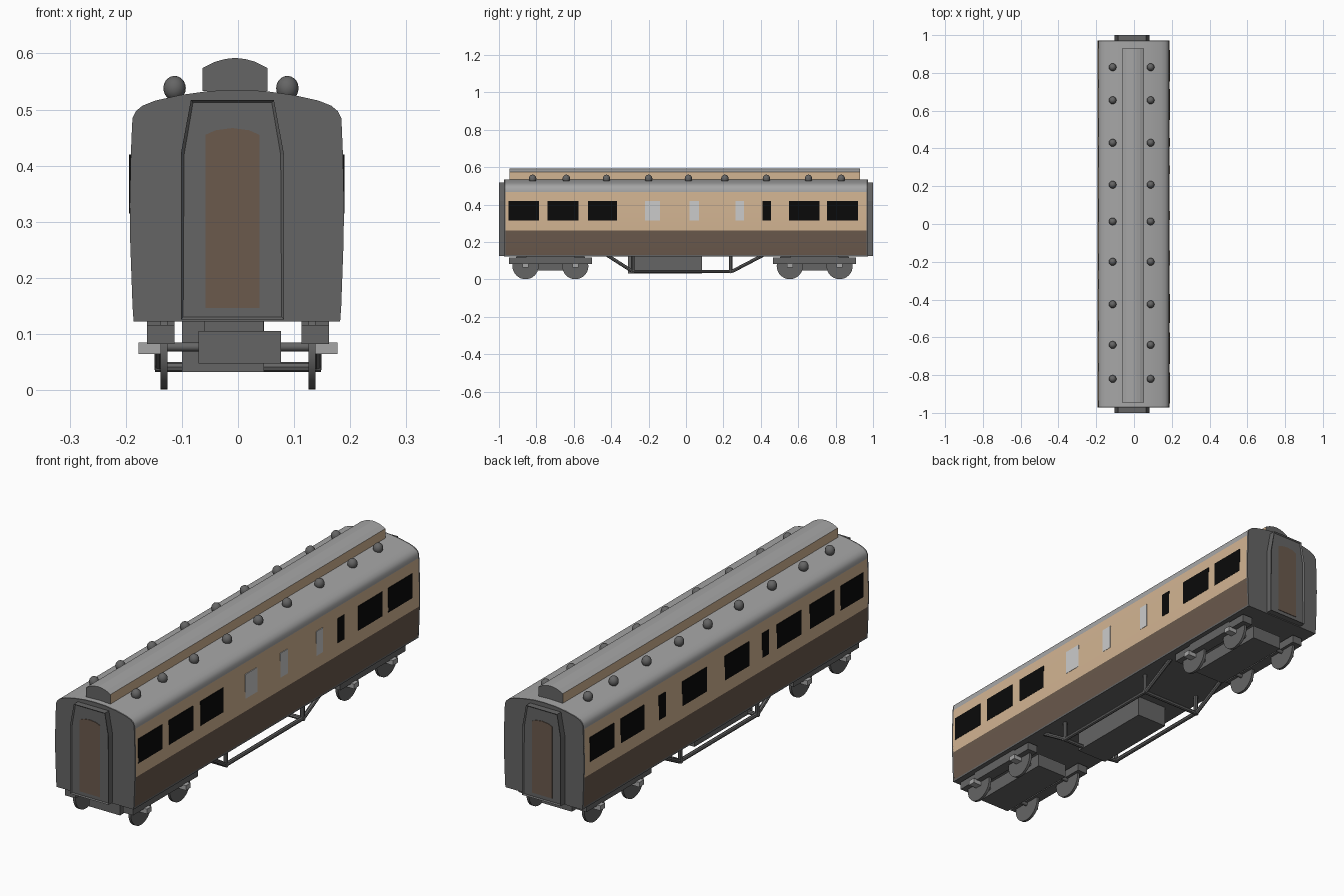
import bpy, bmesh, math
from mathutils import Vector

cube = bpy.data.objects.get("Cube")
if cube:
    bpy.data.objects.remove(cube, do_unlink=True)


def material(name, r, g, b):
    m = bpy.data.materials.new(name)
    m.use_nodes = True
    m.diffuse_color = (r, g, b, 1)
    bsdf = next(n for n in m.node_tree.nodes if n.type == 'BSDF_PRINCIPLED')
    bsdf.inputs["Base Color"].default_value = (r, g, b, 1)
    return m


DARK = material("dark grey", 0.13, 0.13, 0.13)
ROOF = material("roof grey", 0.38, 0.38, 0.38)
CREAM = material("cream", 0.65, 0.46, 0.29)
BROWN = material("brown", 0.145, 0.1, 0.073)
BLACK = material("window black", 0.003, 0.003, 0.003)
PALE = material("frosted window", 0.6, 0.6, 0.6)
CX = -0.002  # body centre line


def finish(name, bm, mats, rule=None, smooth=False):
    bmesh.ops.recalc_face_normals(bm, faces=bm.faces)
    if rule:
        for f in bm.faces:
            f.material_index = rule(f)
    me = bpy.data.meshes.new(name)
    bm.to_mesh(me)
    bm.free()
    for m in mats:
        me.materials.append(m)
    ob = bpy.data.objects.new(name, me)
    bpy.context.collection.objects.link(ob)
    if smooth:
        bpy.ops.object.select_all(action='DESELECT')
        ob.select_set(True)
        bpy.context.view_layer.objects.active = ob
        bpy.ops.object.shade_smooth_by_angle(angle=math.radians(35))
    return ob


def box(name, lo, hi, mat):
    bm = bmesh.new()
    bmesh.ops.create_cube(bm, size=1)
    for v in bm.verts:
        v.co = [lo[i] if v.co[i] < 0 else hi[i] for i in range(3)]
    return finish(name, bm, [mat])


def prism(name, profile, y0, y1, mats, rule=None, smooth=False, rim=0):
    """Extrude an (x, z) outline along y; rim sinks a panel into the y1 end."""
    bm = bmesh.new()
    base = bm.faces.new([bm.verts.new((x, y0, z)) for x, z in profile])
    ext = bmesh.ops.extrude_face_region(bm, geom=[base])["geom"]
    for v in ext:
        if isinstance(v, bmesh.types.BMVert):
            v.co.y = y1
    if rim:
        bmesh.ops.recalc_face_normals(bm, faces=bm.faces)
        cap = [f for f in bm.faces if all(abs(v.co.y - y1) < 1e-5 for v in f.verts)]
        bmesh.ops.inset_region(bm, faces=cap, thickness=rim, depth=-rim)
    return finish(name, bm, mats, rule, smooth)


def mirrored(half, cx=CX):
    """Full outline from its right half, listed from bottom to top."""
    left = [(-x, z) for x, z in reversed(half) if x > 0]
    return [(cx + x, z) for x, z in half + left]


def rod(name, a, b, radius, mat, sides=12):
    a, b = Vector(a), Vector(b)
    bm = bmesh.new()
    bmesh.ops.create_cone(bm, cap_ends=True, segments=sides, radius1=radius,
                          radius2=radius, depth=(b - a).length)
    rot = (b - a).to_track_quat('Z', 'Y').to_matrix()
    for v in bm.verts:
        v.co = rot @ v.co + (a + b) / 2
    return finish(name, bm, [mat], smooth=sides > 8)


# Coach body: brown below, cream above, grey roof
half = [(0.184, 0.13), (0.186, 0.15), (0.190, 0.26), (0.191, 0.33), (0.189, 0.42),
        (0.187, 0.468), (0.186, 0.485), (0.180, 0.497), (0.168, 0.507),
        (0.145, 0.516), (0.10, 0.526), (0.05, 0.533), (0, 0.535)]


def body_colour(f):
    z = f.calc_center_median().z
    if abs(f.normal.y) > 0.9 or f.normal.z < -0.9:
        return 3
    return 0 if z < 0.26 else 1 if z < 0.468 else 2


prism("coach_body", mirrored(half), -0.965, 0.965, [BROWN, CREAM, ROOF, DARK],
      body_colour, smooth=True)
box("underframe", (CX - 0.184, -0.965, 0.122), (CX + 0.184, 0.965, 0.131), DARK)

# Raised clerestory along the roof
clerestory = [(0.058, 0.533), (0.058, 0.574), (0.036, 0.585), (0.018, 0.590), (0, 0.592)]
prism("clerestory", mirrored(clerestory, -0.005), -0.945, 0.93, [CREAM, ROOF, DARK],
      lambda f: 2 if abs(f.normal.y) > 0.9 else 0 if abs(f.normal.x) > 0.9 else 1)

# End walls, gangways and doors
end_half = [(0.184, 0.122)] + half[1:]
gangway = [(0.092, 0.126), (0.092, 0.42), (0.074, 0.517)]
door = [(0.048, 0.146), (0.048, 0.455), (0.03, 0.463), (0, 0.467)]
for s, end in ((-1, "front"), (1, "back")):
    prism(end + "_end_wall", mirrored(end_half), s * 0.964, s * 0.972, [DARK])
    prism(end + "_gangway", mirrored(gangway, -0.01), s * 0.97, s, [DARK], rim=0.006)
    prism(end + "_door", mirrored(door, -0.01), s * 0.99, s * 0.9965, [BROWN])

# Windows: (start, end, glass) along each side
right_windows = [(-0.95, -0.785, BLACK), (-0.74, -0.575, BLACK), (-0.525, -0.37, BLACK),
                 (-0.22, -0.14, PALE), (0.02, 0.07, PALE), (0.265, 0.31, PALE),
                 (0.41, 0.455, BLACK), (0.55, 0.715, BLACK), (0.755, 0.92, BLACK)]
left_windows = [(-0.935, -0.78, BLACK), (-0.735, -0.57, BLACK), (-0.51, -0.345, BLACK),
                (-0.29, -0.245, BLACK), (-0.155, 0.01, BLACK), (0.135, 0.30, BLACK),
                (0.415, 0.46, BLACK), (0.56, 0.72, BLACK), (0.765, 0.93, BLACK)]
for s, rows in ((1, right_windows), (-1, left_windows)):
    for i, (y0, y1, glass) in enumerate(rows):
        xs = sorted((CX + s * 0.186, CX + s * 0.192))
        box(f"window_{'left' if s > 0 else 'right'}_{i + 1}",
            (xs[0], y0, 0.315), (xs[1], y1, 0.42), glass)

# Roof ventilators
for i, y in enumerate([-0.82, -0.64, -0.425, -0.2, 0.013, 0.208, 0.43, 0.655, 0.83]):
    for x in (-0.113, 0.088):
        bm = bmesh.new()
        bmesh.ops.create_uvsphere(bm, u_segments=16, v_segments=10, radius=0.02)
        for v in bm.verts:
            v.co = (v.co.x + x, v.co.y + y, v.co.z * 1.1 + 0.538)
        finish(f"ventilator_{i + 1}", bm, [DARK], smooth=True)

# Bogies with wheels, axles and axle boxes
for end, y in (("front", -0.725), ("back", 0.688)):
    box(end + "_bogie_block", (-0.07, y - 0.19, 0.047), (0.077, y + 0.19, 0.105), DARK)
    box(end + "_bogie_pivot", (-0.06, y - 0.06, 0.1), (0.045, y + 0.06, 0.125), DARK)
    for s in (-1, 1):
        xs = sorted((s * 0.113, s * 0.162))
        box(end + "_side_frame", (xs[0], y - 0.222, 0.082), (xs[1], y + 0.222, 0.116), DARK)
        box(end + "_frame_mount", (xs[0], y - 0.13, 0.11), (xs[1], y + 0.13, 0.124), DARK)
    for dy in (-0.133, 0.133):
        rod(end + "_axle", (-0.13, y + dy, 0.077), (0.13, y + dy, 0.077), 0.008, DARK)
        for s in (-1, 1):
            rod(end + "_wheel", (s * 0.126, y + dy, 0.071), (s * 0.138, y + dy, 0.071),
                0.07, DARK, 32)
            xs = sorted((s * 0.137, s * 0.177))
            box(end + "_axle_box", (xs[0], y + dy - 0.016, 0.064),
                (xs[1], y + dy + 0.016, 0.085), ROOF)

# Battery box and truss rods under the floor
box("battery_box", (-0.10, -0.31, 0.032), (0.046, 0.085, 0.125), DARK)
R = 0.009
for s in (-1, 1):
    x = s * 0.14
    path = [(x, -0.42, 0.128), (x, -0.285, 0.042), (x, 0.245, 0.042), (x, 0.41, 0.128)]
    for a, b in zip(path, path[1:]):
        rod("truss_bar", a, b, R, DARK, 8)
    for y in (-0.285, 0.24):
        rod("truss_post", (x, y, 0.036), (x, y, 0.128), R, DARK, 8)
for y in (-0.285, 0.24):
    rod("truss_cross_bar", (-0.148, y, 0.041), (0.148, y, 0.041), R, DARK, 8)
